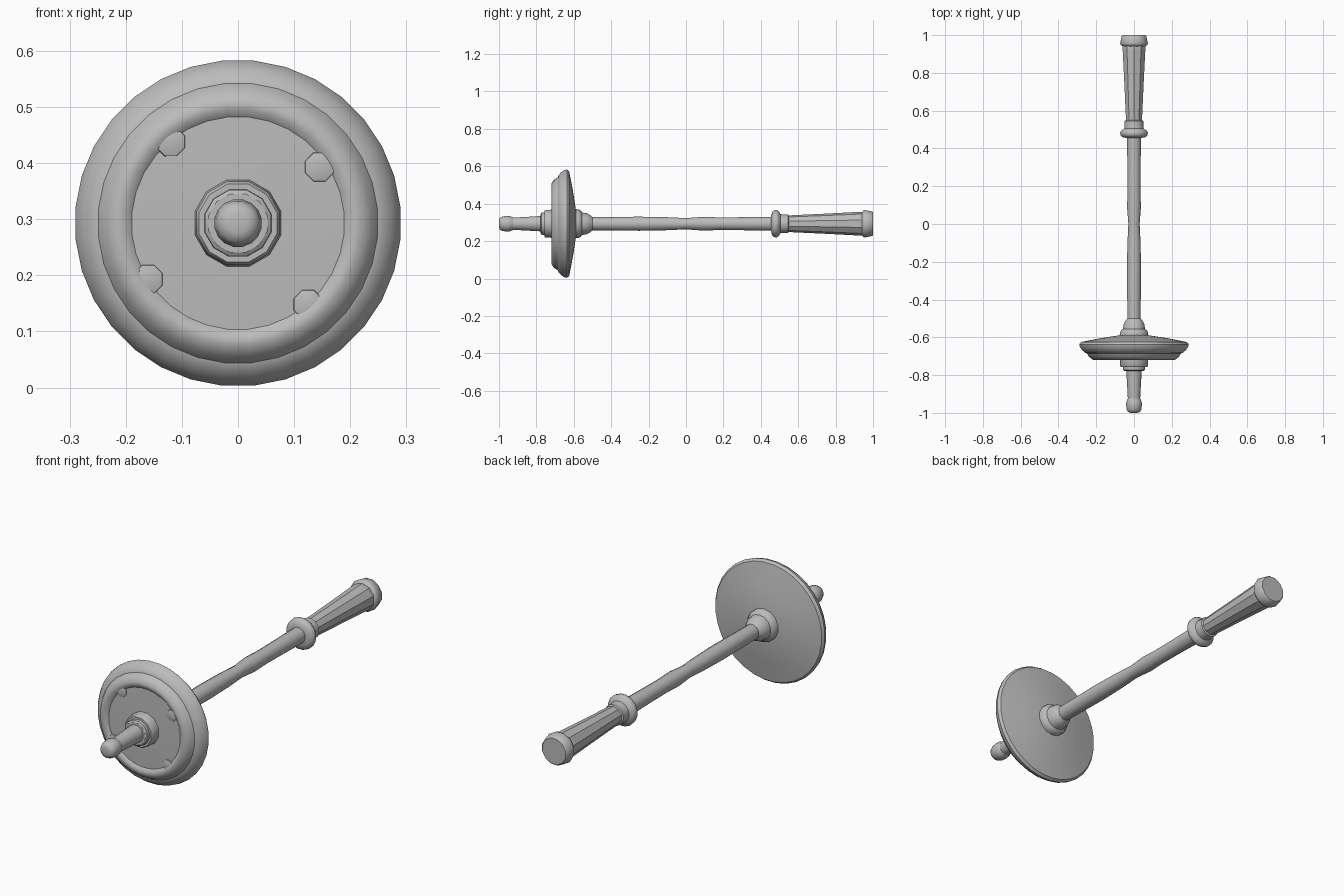
import bpy, bmesh
from math import sin, cos, pi, radians, hypot

cube = bpy.data.objects.get("Cube")
if cube:
    bpy.data.objects.remove(cube, do_unlink=True)

AXIS_Z = 0.293

metal = bpy.data.materials.new("grey metal")
metal.use_nodes = True
metal.diffuse_color = (0.5, 0.5, 0.5, 1)
metal.node_tree.nodes["Principled BSDF"].inputs["Base Color"].default_value = (0.5, 0.5, 0.5, 1)


def lathe(name, profile, sides, smooth=35, turn=0.5):
    """Closed solid turned about the long axis; profile is (y, radius) pairs."""
    bm = bmesh.new()
    rings = []
    for y, r in profile:
        angles = [2 * pi * (i + turn) / sides for i in range(sides)]
        rings.append([bm.verts.new((r * cos(a), y, AXIS_Z + r * sin(a))) for a in angles])
    for a, b in zip(rings, rings[1:]):
        for i in range(sides):
            j = (i + 1) % sides
            bm.faces.new((a[i], a[j], b[j], b[i]))
    bm.faces.new(rings[0])
    bm.faces.new(rings[-1])
    bmesh.ops.recalc_face_normals(bm, faces=bm.faces)
    mesh = bpy.data.meshes.new(name)
    bm.to_mesh(mesh)
    bm.free()
    mesh.materials.append(metal)
    obj = bpy.data.objects.new(name, mesh)
    bpy.context.collection.objects.link(obj)
    bpy.ops.object.select_all(action='DESELECT')
    obj.select_set(True)
    bpy.context.view_layer.objects.active = obj
    bpy.ops.object.shade_smooth_by_angle(angle=radians(smooth))
    return obj


# Front spindle with its rounded knob
lathe("front_knob", [(-1, 0.018), (-0.995, 0.033), (-0.98, 0.04), (-0.955, 0.043),
                     (-0.94, 0.041), (-0.925, 0.034)], 16, 50)
lathe("front_spindle", [(-0.94, 0.033), (-0.9, 0.035), (-0.8, 0.041), (-0.76, 0.043)], 12)

# Stepped collar in front of the guard
lathe("front_collar_small", [(-0.777, 0.054), (-0.772, 0.061), (-0.75, 0.062)], 12)
lathe("front_collar_large", [(-0.757, 0.072), (-0.75, 0.077), (-0.725, 0.077), (-0.7, 0.082)], 12)

# Round guard: shallow dish, raised bead, stepped outer rim, conical back
lathe("guard_disc", [(-0.712, 0.075), (-0.708, 0.19), (-0.718, 0.202), (-0.719, 0.218),
                     (-0.705, 0.238), (-0.685, 0.25), (-0.682, 0.26), (-0.668, 0.276),
                     (-0.65, 0.288), (-0.637, 0.291), (-0.625, 0.282),
                     (-0.605, 0.18), (-0.588, 0.07)], 32, 40)

# Low ornaments around the dish
for n, (x, z) in enumerate([(0.145, 0.1), (-0.12, 0.145), (0.125, -0.145), (-0.16, -0.1)]):
    boss = lathe(f"guard_ornament_{n + 1}", [(-0.715, 0.016), (-0.712, 0.027), (-0.7, 0.03)], 8)
    boss.location = (x, 0, z)

# Hub behind the guard
lathe("rear_hub", [(-0.6, 0.078), (-0.575, 0.077), (-0.562, 0.07), (-0.556, 0.06),
                   (-0.53, 0.056), (-0.512, 0.046), (-0.5, 0.036)], 14, 45)

# Gently swelling shaft
lathe("shaft", [(-0.53, 0.036), (-0.4, 0.037), (-0.25, 0.039), (-0.1, 0.036), (0, 0.031),
                (0.09, 0.038), (0.18, 0.035), (0.3, 0.036), (0.48, 0.039)], 12, 50)

# Ring between shaft and grip
lathe("grip_ring", [(0.455, 0.04), (0.46, 0.062), (0.47, 0.073), (0.485, 0.075),
                    (0.497, 0.066), (0.505, 0.052), (0.53, 0.05), (0.545, 0.05),
                    (0.55, 0.042)], 16, 45)

# Flaring faceted grip and end cap
lathe("grip", [(0.53, 0.043), (0.56, 0.045), (0.75, 0.054), (0.92, 0.063),
               (0.94, 0.064), (0.955, 0.058)], 10, 30)
lathe("end_cap", [(0.937, 0.056), (0.947, 0.072), (0.957, 0.076), (0.975, 0.072),
                  (0.995, 0.068), (1, 0.063)], 12, 40)
